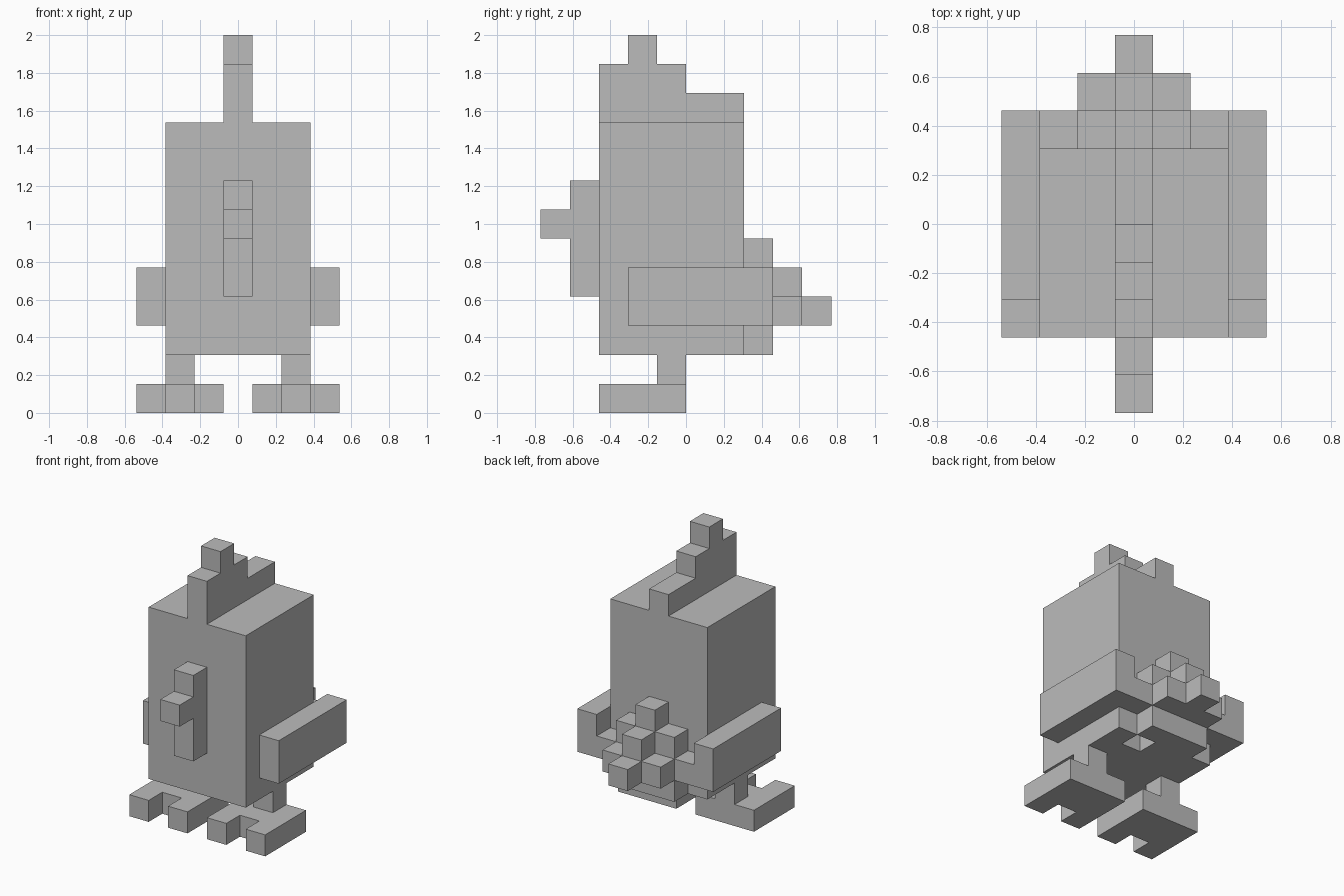
import bpy, bmesh
from mathutils import Vector

U = 2 / 13  # edge of one block; all sizes below are in blocks

cube = bpy.data.objects.get("Cube")
if cube:
    bpy.data.objects.remove(cube, do_unlink=True)

grey = bpy.data.materials.new("plain_grey")
grey.use_nodes = True
grey.diffuse_color = (0.5, 0.5, 0.5, 1)
grey.node_tree.nodes["Principled BSDF"].inputs["Base Color"].default_value = (0.5, 0.5, 0.5, 1)


def prism(name, profile, axis, low, high):
    """Extrude a closed profile along x or z, from low to high."""
    bm = bmesh.new()
    place = (lambda a, b: (low, a, b)) if axis == "x" else (lambda a, b: (a, b, low))
    face = bm.faces.new([bm.verts.new(Vector(place(a, b)) * U) for a, b in profile])
    step = Vector((1, 0, 0) if axis == "x" else (0, 0, 1)) * (high - low) * U
    result = bmesh.ops.extrude_face_region(bm, geom=[face], use_keep_orig=True)
    bmesh.ops.translate(bm, vec=step, verts=[v for v in result["geom"] if isinstance(v, bmesh.types.BMVert)])
    bmesh.ops.recalc_face_normals(bm, faces=bm.faces)
    mesh = bpy.data.meshes.new(name)
    bm.to_mesh(mesh)
    bm.free()
    mesh.materials.append(grey)
    obj = bpy.data.objects.new(name, mesh)
    bpy.context.collection.objects.link(obj)
    return obj


def box(name, x, y, z):
    return prism(name, [(x[0], y[0]), (x[1], y[0]), (x[1], y[1]), (x[0], y[1])], "z", *z)


# Body, with a small pit in the underside of its lowest layer
box("body", (-2.5, 2.5), (-3, 2), (3, 10))
prism("body_base", [(-2.5, -3), (2.5, -3), (2.5, 2), (1.5, 2), (1.5, 1),
                    (0.5, 1), (0.5, 2), (-2.5, 2)], "z", 2, 3)

# Stepped comb along the top of the head
prism("comb", [(-3, 10), (2, 10), (2, 11), (0, 11), (0, 12), (-1, 12),
               (-1, 13), (-2, 13), (-2, 12), (-3, 12)], "x", -0.5, 0.5)

# Beak with hanging wattle
prism("beak", [(-3, 4), (-3, 8), (-4, 8), (-4, 7), (-5, 7),
               (-5, 6), (-4, 6), (-4, 4)], "x", -0.5, 0.5)

# Tail: slabs that narrow upward and backward
for depth in range(3):
    for level in range(-1 if depth == 0 else 0, 3 - depth):
        half = 2.5 - abs(level) - depth
        box(f"tail_{depth}_{level + 1}", (-half, half),
            (2 + depth, 3 + depth), (3 + level, 4 + level))

# Wings, legs and two-toed feet
foot = [(0.5, -3), (1.5, -3), (1.5, -2), (2.5, -2), (2.5, -3), (3.5, -3), (3.5, 0), (0.5, 0)]
for side, s in (("left", 1), ("right", -1)):
    box(f"{side}_wing", (s * 2.5, s * 3.5), (-2, 3), (3, 5))
    box(f"{side}_leg", (s * 1.5, s * 2.5), (-1, 0), (1, 2))
    prism(f"{side}_foot", [(s * x, y) for x, y in foot], "z", 0, 1)
